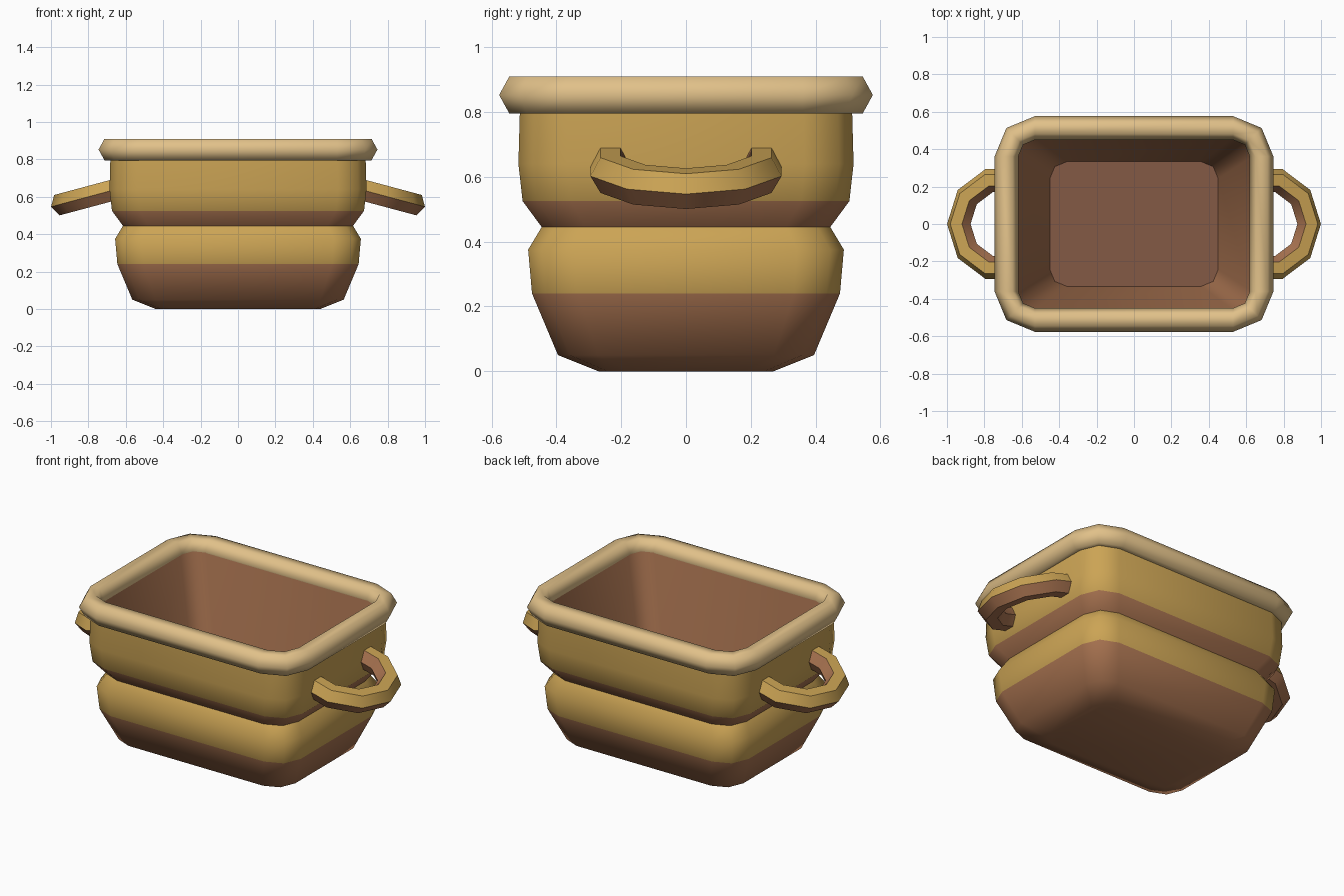
import bpy, bmesh, math
from math import sin, cos, pi

if "Cube" in bpy.data.objects:
    bpy.data.objects.remove(bpy.data.objects["Cube"])


def material(name, rgb):
    m = bpy.data.materials.new(name)
    m.diffuse_color = (*rgb, 1)
    m.use_nodes = True
    m.node_tree.nodes["Principled BSDF"].inputs["Base Color"].default_value = m.diffuse_color
    return m


OCHRE = material("ochre glaze", (0.60, 0.37, 0.09))
BROWN = material("clay brown", (0.39, 0.17, 0.08))
CREAM = material("pale rim", (0.75, 0.53, 0.25))
FLOOR = material("dark floor", (0.23, 0.10, 0.06))


def rounded_ring(hx, hy, r, z):
    """Twelve-sided rounded rectangle, three points per corner."""
    pts = []
    for i, (sx, sy) in enumerate(((1, 1), (-1, 1), (-1, -1), (1, -1))):
        for k in range(3):
            a = i * pi / 2 + k * pi / 4
            pts.append((sx * (hx - r) + r * cos(a), sy * (hy - r) + r * sin(a), z))
    return pts


def loft(name, rings, mats, rule, wrap=False, closed_rings=True, caps=None, angle=50):
    """Join rings with quads; rule(i, j) gives the material of each quad."""
    bm = bmesh.new()
    vs = [[bm.verts.new(p) for p in ring] for ring in rings]
    n, m = len(vs), len(vs[0])
    for i in range(n if wrap else n - 1):
        for j in range(m):
            a, b = vs[i], vs[(i + 1) % n]
            f = bm.faces.new((a[j], a[(j + 1) % m], b[(j + 1) % m], b[j]))
            f.material_index = rule(i, j)
    if caps:
        for ring, mat in zip((vs[0], vs[-1]), caps):
            bm.faces.new(ring).material_index = mat
    bmesh.ops.recalc_face_normals(bm, faces=bm.faces)
    me = bpy.data.meshes.new(name)
    bm.to_mesh(me)
    bm.free()
    ob = bpy.data.objects.new(name, me)
    bpy.context.collection.objects.link(ob)
    for mat in mats:
        me.materials.append(mat)
    bpy.ops.object.select_all(action='DESELECT')
    ob.select_set(True)
    bpy.context.view_layer.objects.active = ob
    bpy.ops.object.shade_smooth_by_angle(angle=math.radians(angle))
    return ob


# Body: outer wall going up, then inner wall going down to the floor
outer = [(0.44, 0.0), (0.565, 0.05), (0.645, 0.24), (0.657, 0.375),
         (0.615, 0.445), (0.674, 0.525), (0.687, 0.64), (0.682, 0.82)]
rings = [rounded_ring(h, h - 0.17, h * 0.22, z) for h, z in outer]
rings += [rounded_ring(0.625, 0.455, 0.10, 0.85), rounded_ring(0.45, 0.333, 0.09, 0.08)]
band = [1, 1, 0, 0, 1, 0, 0, 0, 1]
loft("pot_body", rings, (OCHRE, BROWN, FLOOR), lambda i, j: band[i], caps=(1, 2))

# Rim: six-sided roll following the opening
rim = []
for k in range(6):
    o = 0.152 + 0.0635 * cos(k * pi / 3)
    rim.append(rounded_ring(0.53 + o, 0.361 + o, o, 0.8525 + 0.0665 * sin(k * pi / 3)))
loft("rim", rim, (CREAM,), lambda i, j: 0, wrap=True, angle=180)

# Handles: part of a ten-sided ring, tilted down away from the body
TILT = math.radians(15)
for side, label in ((1, "right"), (-1, "left")):
    rings = []
    for s in range(-3, 4):
        a = s * pi / 5
        ring = []
        for k in range(6):
            b = k * pi / 3
            rad = 0.245 + 0.065 * cos(b)
            d, y, n = rad * cos(a), rad * sin(a), 0.065 * sin(b)
            x = 0.70 + d * cos(TILT) + n * sin(TILT)
            ring.append((side * x, y, 0.627 - d * sin(TILT) + n * cos(TILT)))
        rings.append(ring)
    # Top and upper outer faces are glazed, the others are clay
    loft("handle_" + label, rings, (OCHRE, BROWN),
         lambda i, j: 0 if j in (0, 1) else 1, caps=(1, 1))
